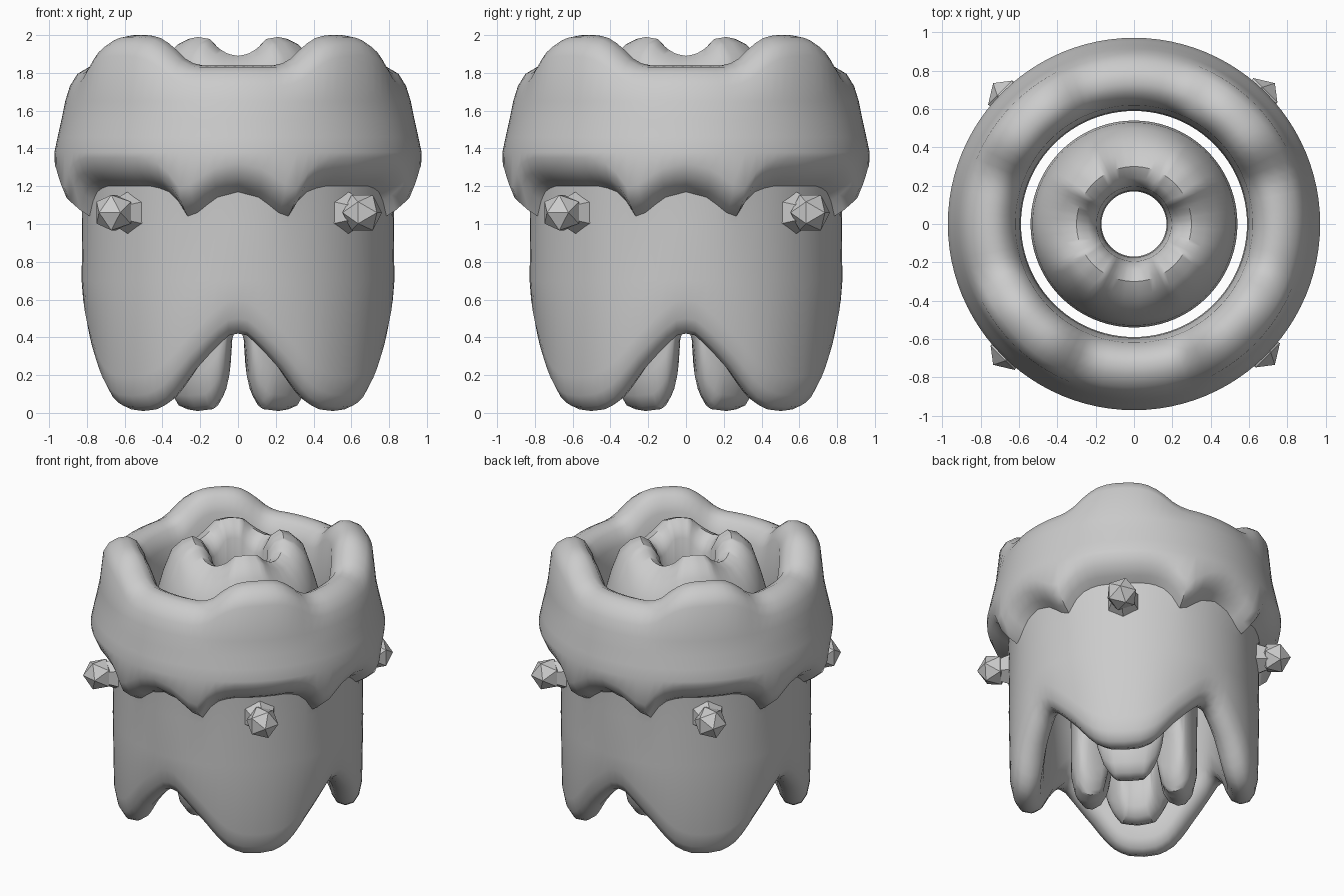
import bpy, bmesh, math
from mathutils import Vector

cube = bpy.data.objects.get("Cube")
if cube:
    bpy.data.objects.remove(cube, do_unlink=True)

grey = bpy.data.materials.new("plain_grey")
grey.use_nodes = True
grey.diffuse_color = (0.6, 0.6, 0.6, 1)
grey.node_tree.nodes["Principled BSDF"].inputs["Base Color"].default_value = (0.6, 0.6, 0.6, 1)

SEGMENTS = 96


def curve_at(points, angle):
    """Piecewise linear height over the angle away from the nearest axis."""
    for (a0, h0), (a1, h1) in zip(points, points[1:]):
        if angle <= a1:
            return h0 + (h1 - h0) * (angle - a0) / (a1 - a0)
    return points[-1][1]


def add_object(name, bm, smooth_angle):
    bmesh.ops.recalc_face_normals(bm, faces=bm.faces)
    mesh = bpy.data.meshes.new(name)
    bm.to_mesh(mesh)
    bm.free()
    mesh.materials.append(grey)
    obj = bpy.data.objects.new(name, mesh)
    bpy.context.collection.objects.link(obj)
    if smooth_angle:
        bpy.ops.object.select_all(action='DESELECT')
        obj.select_set(True)
        bpy.context.view_layer.objects.active = obj
        bpy.ops.object.shade_smooth_by_angle(angle=math.radians(smooth_angle))
    return obj


def flower_shell(name, profile, heights):
    """Sweep a closed profile around z; each point hangs off a level that varies with angle."""
    bm = bmesh.new()
    rings = []
    for i in range(SEGMENTS):
        deg = 360 * i / SEGMENTS
        fold = abs((deg + 45) % 90 - 45)
        level = {key: curve_at(pts, fold) for key, pts in heights.items()}
        a = math.radians(deg)
        rings.append([bm.verts.new((r * math.cos(a), r * math.sin(a), level[key] + dz))
                      for r, key, dz in profile])
    n = len(profile)
    for i, ring in enumerate(rings):
        nxt = rings[(i + 1) % SEGMENTS]
        for j in range(n):
            k = (j + 1) % n
            bm.faces.new((ring[j], nxt[j], nxt[k], ring[k]))
    return add_object(name, bm, 42)


# Outer flower: four-lobed skirt, overhanging collar and wavy petal rim
outer_heights = {
    "hem": [(0, .42), (4, .41), (10, .34), (19, .22), (24, .14), (29, .07), (36, .02), (45, .01)],
    "collar": [(0, 1.17), (8, 1.14), (15, 1.06), (19, 1.04), (24, 1.16), (32, 1.2), (45, 1.2)],
    "rim": [(0, 1.84), (17, 1.84), (22, 1.87), (28, 1.94), (33, 1.98), (39, 2.0), (45, 2.0)],
    "mid": [(0, 1.0), (45, 1.0)],
}
outer_profile = [
    (.71, "hem", 0), (.765, "hem", .02), (.8, "hem", .08), (.82, "hem", .18), (.828, "mid", -.3),
    (.825, "mid", 0), (.83, "collar", 0), (.88, "collar", .03), (.94, "collar", .08),
    (.97, "collar", .15), (.972, "mid", .38), (.955, "mid", .46), (.935, "mid", .55),
    (.915, "mid", .65), (.89, "rim", -.11), (.85, "rim", -.045), (.79, "rim", -.01),
    (.73, "rim", 0), (.67, "rim", -.03), (.62, "rim", -.12), (.595, "mid", .55),
    (.59, "mid", .2), (.595, "mid", -.2), (.6, "hem", .2), (.62, "hem", .08), (.655, "hem", .02),
]
flower_shell("outer_petals", outer_profile, outer_heights)

# Inner flower: bun-shaped bud with an open centre on four narrow legs
inner_heights = {
    "hem": [(0, .43), (5, .42), (8, .36), (11, .18), (16, .09), (26, .02), (45, .01)],
    "collar": [(0, 1.2), (45, 1.2)],
    "rim": [(0, 1.89), (10, 1.9), (20, 1.93), (30, 1.98), (45, 1.99)],
    "mid": [(0, 1.0), (45, 1.0)],
}
inner_profile = [
    (.3, "hem", 0), (.35, "hem", .02), (.39, "hem", .08), (.415, "hem", .2), (.42, "mid", -.2),
    (.42, "mid", .1), (.43, "collar", 0), (.49, "collar", .08), (.53, "mid", .36),
    (.54, "mid", .48), (.53, "mid", .6), (.5, "mid", .71), (.44, "rim", -.1),
    (.37, "rim", -.03), (.3, "rim", 0), (.24, "rim", -.03), (.195, "rim", -.1),
    (.175, "mid", .6), (.17, "mid", 0), (.175, "hem", .2), (.2, "hem", .08), (.24, "hem", .02),
]
flower_shell("inner_bud", inner_profile, inner_heights)

# Four faceted knobs on short stems under the collar
for side_x, front in ((1, -1), (-1, -1), (1, 1), (-1, 1)):
    out = Vector((side_x, front, 0)).normalized()
    turn = out.to_track_quat('Z', 'Y').to_matrix().to_4x4()
    bm = bmesh.new()
    knob = bmesh.ops.create_icosphere(bm, subdivisions=1, radius=.11)["verts"]
    bmesh.ops.transform(bm, matrix=turn, verts=knob)
    bmesh.ops.translate(bm, vec=out * .93 + Vector((0, 0, 1.06)), verts=knob)
    stem = bmesh.ops.create_cone(bm, segments=6, radius1=.13, radius2=.08, depth=.12,
                                 cap_ends=True)["verts"]
    bmesh.ops.transform(bm, matrix=turn, verts=stem)
    bmesh.ops.translate(bm, vec=out * .84 + Vector((0, 0, 1.06)), verts=stem)
    name = ("front" if front < 0 else "back") + ("_left" if side_x > 0 else "_right") + "_knob"
    add_object(name, bm, 0)
